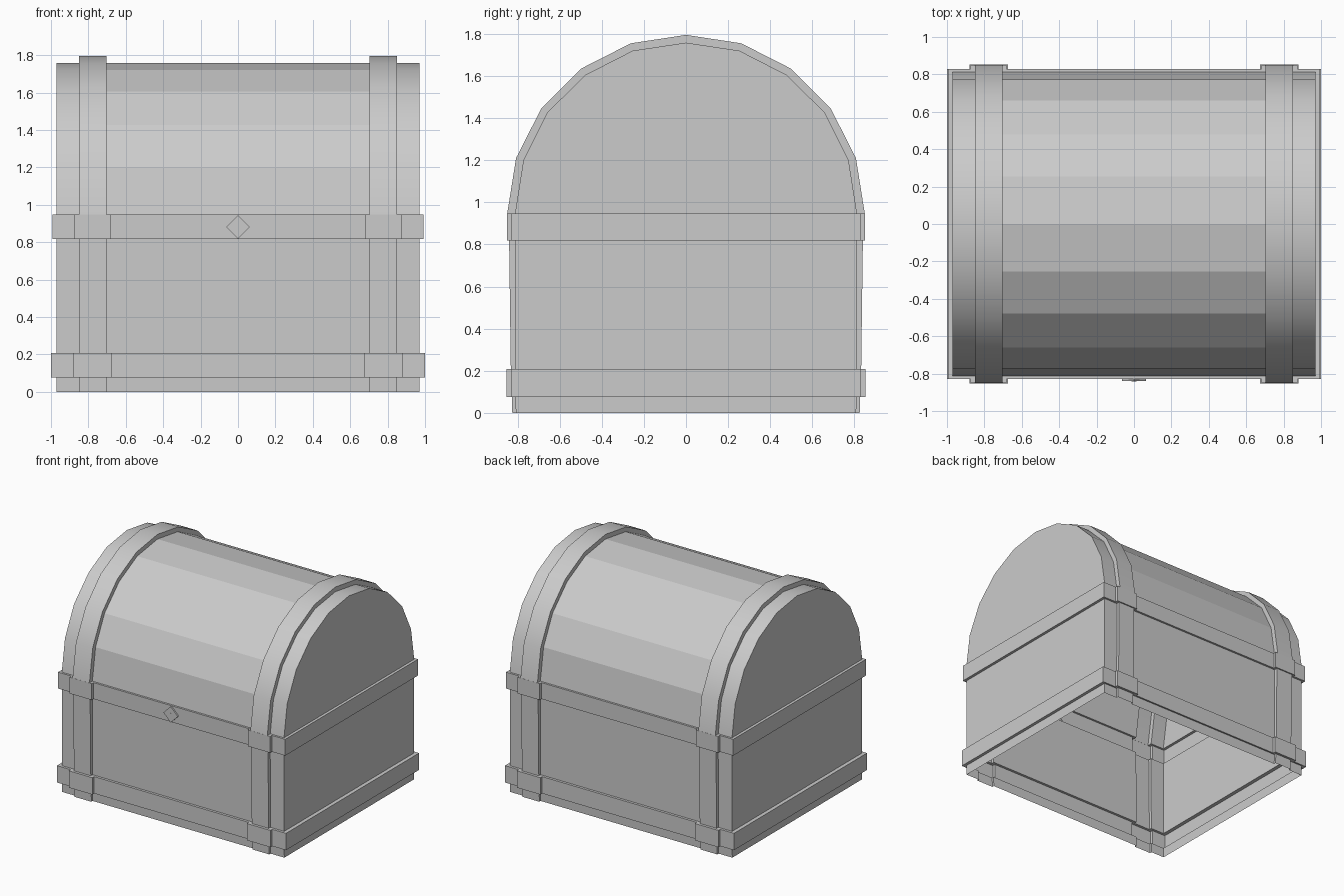
import bpy, bmesh, math

if "Cube" in bpy.data.objects:
    bpy.data.objects.remove(bpy.data.objects["Cube"])

# Half outline, bottom to crown:
# end x, strap outer x, strap inner x, body y, body z, strap y, strap z
WALL = (0.97, 0.85, 0.703)
BAND_LOW = (1.0, 0.88, 0.675)
BAND_TOP = (0.992, 0.875, 0.682)
half = [
    (*WALL, 0.808, 0.0, 0.825, 0.0),
    (*WALL, 0.81, 0.08, 0.827, 0.08),
    (*BAND_LOW, 0.83, 0.075, 0.853, 0.075),
    (*BAND_LOW, 0.83, 0.208, 0.853, 0.208),
    (*WALL, 0.81, 0.208, 0.832, 0.208),
    (*WALL, 0.812, 0.818, 0.84, 0.818),
    (*BAND_TOP, 0.828, 0.818, 0.85, 0.818),
    (*BAND_TOP, 0.828, 0.947, 0.85, 0.947),
    (*WALL, 0.812, 0.947, 0.849, 0.947),
    (*WALL, 0.772, 1.20, 0.807, 1.21),
    (*WALL, 0.66, 1.425, 0.688, 1.444),
    (*WALL, 0.478, 1.605, 0.50, 1.634),
    (*WALL, 0.253, 1.72, 0.262, 1.755),
]
crown = (*WALL, 0.0, 1.758, 0.0, 1.795)
ARCH = 8  # first row of the lid arch
n = len(half)

bm = bmesh.new()


def make_row(p, side):
    e, a, b, y, z, sy, sz = p
    body, strap = (side * y, z), (side * sy, sz)
    cols = [(-e, body), (-a, body), (-a, strap), (-b, strap), (-b, body),
            (b, body), (b, strap), (a, strap), (a, body), (e, body)]
    return [bm.verts.new((x, *yz)) for x, yz in cols]


rows = [make_row(p, -1) for p in half] + [make_row(crown, 1)]
rows += [make_row(p, 1) for p in reversed(half)]
last = len(rows) - 1

# Skin with raised straps and bands, front over the top to back
for i in range(last):
    for j in range(9):
        f = bm.faces.new((rows[i][j], rows[i][j + 1], rows[i + 1][j + 1], rows[i + 1][j]))
        f.smooth = j in (0, 2, 6, 8) and ARCH <= i < last - ARCH

# End panels with bands, and the arched lid ends; the base stays open
for c in (0, 9):
    for i in range(ARCH):
        bm.faces.new((rows[i][c], rows[i + 1][c], rows[last - i - 1][c], rows[last - i][c]))
    bm.faces.new([rows[i][c] for i in range(ARCH, last - ARCH + 1)])

bmesh.ops.recalc_face_normals(bm, faces=bm.faces)
top = max(bm.faces, key=lambda f: f.calc_center_median().z)
if top.normal.z < 0:
    bmesh.ops.reverse_faces(bm, faces=bm.faces)
mesh = bpy.data.meshes.new("chest_shell")
bm.to_mesh(mesh)
bm.free()
bpy.context.collection.objects.link(bpy.data.objects.new("chest_shell", mesh))


# Diamond lock plate and keyhole stud on the front
def diamond(name, r, y0, y1):
    bpy.ops.mesh.primitive_cylinder_add(
        vertices=4, radius=r, depth=y1 - y0,
        location=(0, (y0 + y1) / 2, 0.882), rotation=(math.pi / 2, 0, 0))
    bpy.context.object.name = name


diamond("lock_plate", 0.063, -0.84, -0.826)
diamond("keyhole", 0.013, -0.8415, -0.838)
